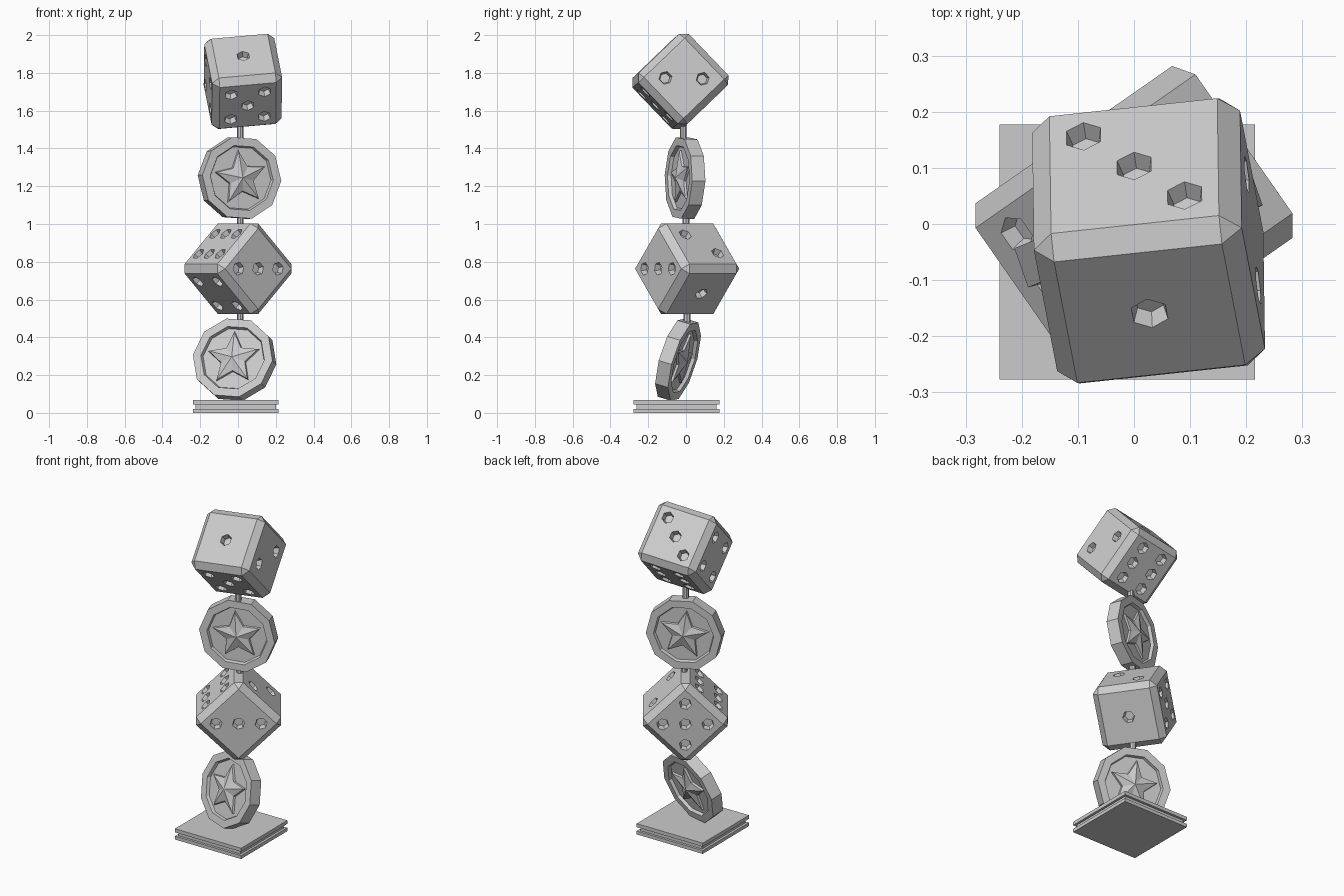
import bpy, bmesh
from math import cos, sin, radians
from mathutils import Vector, Matrix

cube = bpy.data.objects.get("Cube")
if cube:
    bpy.data.objects.remove(cube, do_unlink=True)

grey = bpy.data.materials.new("plain_grey")
grey.use_nodes = True
grey.diffuse_color = (0.6, 0.6, 0.6, 1)
grey.node_tree.nodes["Principled BSDF"].inputs["Base Color"].default_value = (0.6, 0.6, 0.6, 1)


def make_object(name, bm, matrix=Matrix()):
    bmesh.ops.recalc_face_normals(bm, faces=bm.faces)
    mesh = bpy.data.meshes.new(name)
    bm.to_mesh(mesh)
    bm.free()
    mesh.materials.append(grey)
    obj = bpy.data.objects.new(name, mesh)
    obj.matrix_world = matrix
    bpy.context.collection.objects.link(obj)
    return obj


def frame(location, right, normal):
    """Placement whose local z is the normal and local x is close to right."""
    z = Vector(normal).normalized()
    x = Vector(right)
    x = (x - z * x.dot(z)).normalized()
    rotation = Matrix((x, z.cross(x), z)).transposed().to_4x4()
    return Matrix.Translation(location) @ rotation


# Dice: chamfered cubes with six-sided pip hollows
SIZE, CHAMFER, DEPTH, P = 0.374, 0.036, 0.032, 0.09
X, Y, Z = Vector((1, 0, 0)), Vector((0, 1, 0)), Vector((0, 0, 1))
corners = [(u, v) for u in (-P, P) for v in (-P, P)]
FACES = [
    (Z, X, Y, [(0, 0)]),
    (X, Y, Z, [(0.07, -0.07), (-0.07, 0.07)]),
    (Y, X, Z, [(-P, -P), (0, 0), (P, P)]),
    (-X, Y, Z, corners),
    (-Y, X, Z, corners + [(0, 0)]),
    (-Z, X, Y, [(u, v) for u in (-0.075, 0.075) for v in (-0.1, 0, 0.1)]),
]


def make_die(name, matrix):
    bm = bmesh.new()
    bmesh.ops.create_cube(bm, size=SIZE)
    bmesh.ops.bevel(bm, geom=bm.edges[:], offset=CHAMFER, segments=1, affect='EDGES')
    die = make_object(name, bm, matrix)

    bm = bmesh.new()
    for normal, u_axis, v_axis, pips in FACES:
        turn = normal.to_track_quat('Z', 'Y').to_matrix().to_4x4()
        for u, v in pips:
            spot = normal * (SIZE / 2 - DEPTH + 0.025) + u_axis * u + v_axis * v
            bmesh.ops.create_cone(bm, cap_ends=True, segments=6, radius1=0.027, radius2=0.04,
                                  depth=0.05, matrix=Matrix.Translation(spot) @ turn)
    cutter = make_object(name + "_pip_cutter", bm, matrix)
    cutter.hide_render = True

    cut = die.modifiers.new("pips", 'BOOLEAN')
    cut.operation, cut.solver, cut.object = 'DIFFERENCE', 'EXACT', cutter
    bpy.context.view_layer.objects.active = die
    bpy.ops.object.modifier_apply(modifier=cut.name)
    bpy.data.objects.remove(cutter, do_unlink=True)


# Coins: ten-sided discs, recessed on both sides, with a raised faceted star
def ring(bm, radii, z, start, count=10):
    points = []
    for i in range(count):
        a = radians(start + 360 * i / count)
        r = radii[i % len(radii)]
        points.append(bm.verts.new((r * cos(a), r * sin(a), z)))
    return points


def bridge(bm, low, high):
    for i in range(len(low)):
        j = (i + 1) % len(low)
        bm.faces.new((low[i], low[j], high[j], high[i]))


def make_coin(name, location, normal, star_angle):
    half, recess, radius = 0.037, 0.018, 0.222
    floor = half - recess
    profile = [(0.17, -floor), (0.177, -half), (radius, -half),
               (radius, half), (0.177, half), (0.17, floor)]
    bm = bmesh.new()
    rings = [ring(bm, [r], z, -4) for r, z in profile]
    for low, high in zip(rings, rings[1:]):
        bridge(bm, low, high)
    bm.faces.new(rings[0])
    bm.faces.new(rings[-1])
    up = Vector((0, 0, 1))
    place = frame(location, up.cross(Vector(normal)), normal)
    make_object(name, bm, place)

    for side, label in ((1, "front"), (-1, "back")):
        bm = bmesh.new()
        base = ring(bm, [0.15, 0.073], side * (floor - 0.002), star_angle)
        top = ring(bm, [0.143, 0.069], side * (floor + 0.012), star_angle)
        bridge(bm, base, top)
        bm.faces.new(base)
        apex = bm.verts.new((0, 0, side * (floor + 0.036)))
        for i in range(10):
            bm.faces.new((top[i], top[(i + 1) % 10], apex))
        make_object(f"{name}_{label}_star", bm, place)


# Plinth: two square plates around a slightly smaller one
def make_plate(name, width, z0, z1):
    bm = bmesh.new()
    bmesh.ops.create_cube(bm, size=1)
    bmesh.ops.scale(bm, vec=(width, width, z1 - z0), verts=bm.verts)
    make_object(name, bm, Matrix.Translation((-0.012, -0.05, (z0 + z1) / 2)))


make_plate("plinth_bottom", 0.455, 0, 0.021)
make_plate("plinth_middle", 0.425, 0.021, 0.045)
make_plate("plinth_top", 0.455, 0.045, 0.067)

make_coin("lower_coin", (-0.018, -0.042, 0.282), (-0.28, -0.92, 0.28), 92)
make_die("lower_die", frame((0, 0.006, 0.763), (0.58, 0.405, 0.707), (0.58, 0.405, -0.707)))
make_coin("upper_coin", (0.008, -0.005, 1.243), (0.33, -0.94, 0.02), 96)
make_die("upper_die", frame((0.026, -0.03, 1.755), (0.99, 0.109, 0.085), (0.01, -0.69, 0.72)))

# Pins joining the stacked parts
for name, y, z in (("lower_pin", 0.006, 0.505), ("middle_pin", 0, 1.01), ("upper_pin", -0.015, 1.49)):
    bm = bmesh.new()
    bmesh.ops.create_cone(bm, cap_ends=True, segments=8, radius1=0.018, radius2=0.018, depth=0.11)
    make_object(name, bm, Matrix.Translation((0.012, y, z)))
